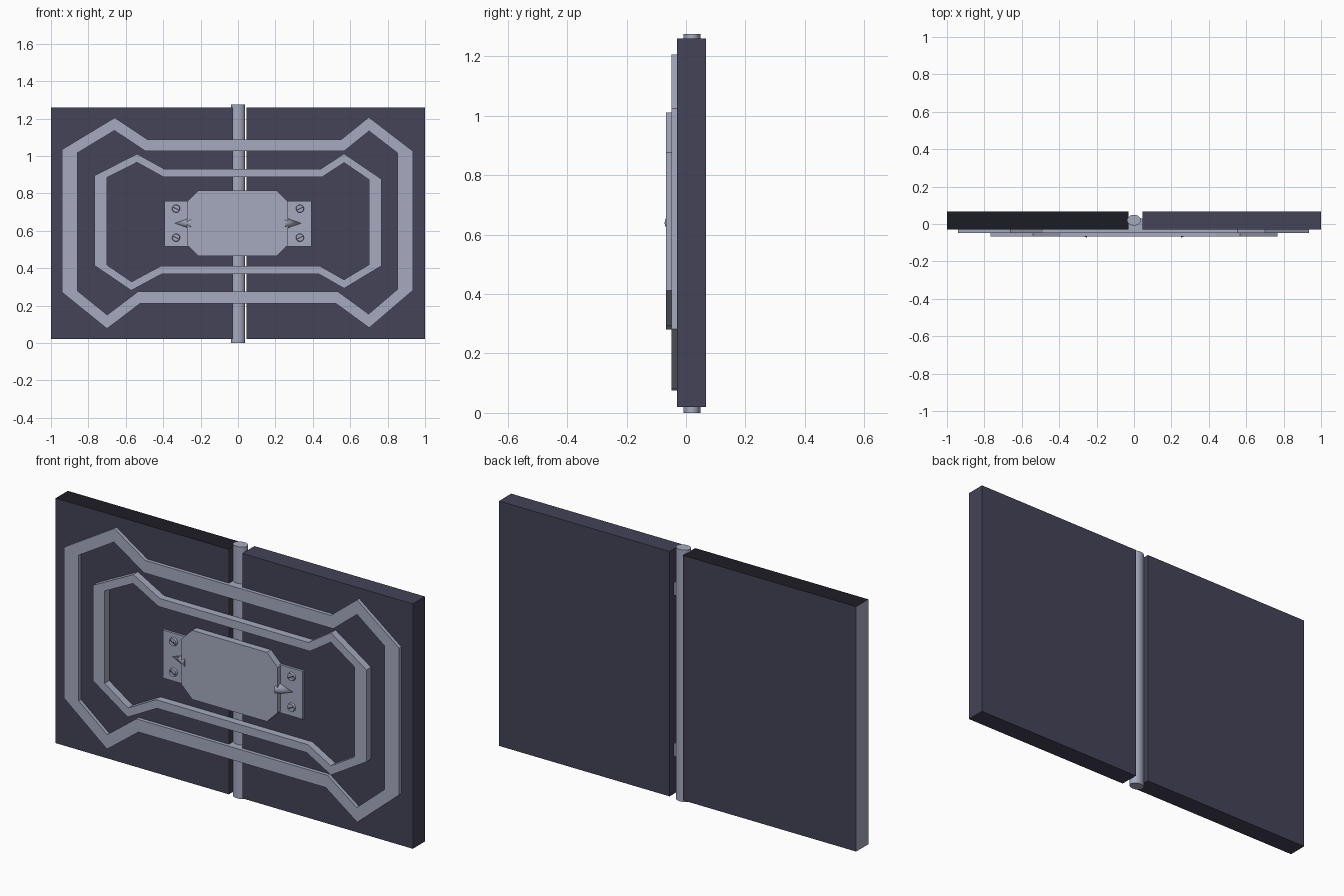
import bpy, bmesh, math
from mathutils import Vector
from mathutils.geometry import intersect_line_line_2d, intersect_line_line

cube = bpy.data.objects.get("Cube")
if cube:
    bpy.data.objects.remove(cube)


def material(name, rgb):
    m = bpy.data.materials.new(name)
    m.use_nodes = True
    m.diffuse_color = (*rgb, 1)
    m.node_tree.nodes["Principled BSDF"].inputs["Base Color"].default_value = (*rgb, 1)
    return m


slate = material("dark slate", (0.058, 0.056, 0.098))
silver = material("pale steel", (0.376, 0.402, 0.515))
charcoal = material("charcoal", (0.012, 0.012, 0.018))


def finish(name, bm, *mats):
    bmesh.ops.recalc_face_normals(bm, faces=bm.faces)
    mesh = bpy.data.meshes.new(name)
    bm.to_mesh(mesh)
    bm.free()
    for m in mats:
        mesh.materials.append(m)
    obj = bpy.data.objects.new(name, mesh)
    bpy.context.collection.objects.link(obj)
    return obj


def slab(name, outline, y0, y1, *mats):
    """Extrude an x-z outline from y0 to y1."""
    bm = bmesh.new()
    face = bm.faces.new([bm.verts.new((x, y0, z)) for x, z in outline])
    new = bmesh.ops.extrude_face_region(bm, geom=[face])["geom"]
    bmesh.ops.translate(bm, vec=(0, y1 - y0, 0),
                        verts=[v for v in new if isinstance(v, bmesh.types.BMVert)])
    return finish(name, bm, *mats)


def rect(x0, x1, z0, z1):
    return [(x0, z0), (x1, z0), (x1, z1), (x0, z1)]


def cylinder(name, r1, r2, depth, location, rotation, sides=24):
    bpy.ops.mesh.primitive_cone_add(vertices=sides, radius1=r1, radius2=r2, depth=depth,
                                    location=location, rotation=rotation)
    obj = bpy.context.object
    obj.name = name
    obj.data.materials.append(silver)
    bpy.ops.object.shade_smooth_by_angle(angle=math.radians(40))
    return obj


def band(name, path, widths, y0, y1):
    """Closed mitred frame; half widths for upright, sloped and level runs."""
    pts = [Vector((x, 0, z)) for x, z in path]
    n = len(pts)

    def shifted(i, side):
        a, b = pts[i % n], pts[(i + 1) % n]
        d = (b - a).normalized()
        w = widths[0] if abs(d.x) < 0.1 else widths[2] if abs(d.z) < 0.1 else widths[1]
        off = Vector((-d.z, 0, d.x)) * w * side
        return a + off, b + off

    bm = bmesh.new()
    rings = []
    for i in range(n):
        ring = []
        for side, y in ((1, y0), (-1, y0), (-1, y1), (1, y1)):
            p = intersect_line_line(*shifted(i - 1, side), *shifted(i, side))[0]
            ring.append(bm.verts.new((p.x, y, p.z)))
        rings.append(ring)
    for i in range(n):
        a, b = rings[i], rings[(i + 1) % n]
        for k in range(4):
            j = (k + 1) % 4
            bm.faces.new((a[k], a[j], b[j], b[k]))
    return finish(name, bm, silver)


# Two door panels, the right one with a black top and a pale outer edge
slab("left_panel", rect(0.045, 1, 0.02, 1.26), -0.03, 0.067, slate)
right_panel = slab("right_panel", rect(-1, -0.03, 0.02, 1.26), -0.03, 0.067,
                   slate, silver, charcoal)
for f in right_panel.data.polygons:
    if f.normal.x < -0.9:
        f.material_index = 1
    elif f.normal.z > 0.9:
        f.material_index = 2

# Hinge post between the panels
post = cylinder("hinge_post", 0.037, 0.037, 1.275, (0, 0.02, 0.6375), (0, 0, 0), 32)
post.scale.y = 0.78

# Raised frames around the centre
band("outer_frame",
     [(-0.90, 1.025), (-0.66, 1.17), (-0.49, 1.057), (0.56, 1.057), (0.70, 1.17),
      (0.895, 1.02), (0.895, 0.285), (0.70, 0.118), (0.53, 0.242), (-0.53, 0.242),
      (-0.70, 0.113), (-0.90, 0.275)],
     (0.041, 0.029, 0.032), -0.048, 0.03)
band("inner_frame",
     [(-0.733, 0.89), (-0.54, 0.988), (-0.395, 0.908), (0.445, 0.908), (0.567, 0.988),
      (0.733, 0.875), (0.733, 0.415), (0.567, 0.315), (0.435, 0.39), (-0.41, 0.39),
      (-0.57, 0.304), (-0.733, 0.415)],
     (0.033, 0.02, 0.021), -0.067, -0.028)

# Central lock plate with cut corners
x0, x1, z0, z1, c = -0.272, 0.267, 0.465, 0.815, 0.06
slab("lock_plate",
     [(x0 + c, z0), (x1 - c, z0), (x1, z0 + c), (x1, z1 - c),
      (x1 - c, z1), (x0 + c, z1), (x0, z1 - c), (x0, z0 + c)], -0.064, -0.028, silver)

# Side brackets with a pointed bolt and two slotted screws each
for side, s in (("left", 1), ("right", -1)):
    slab(side + "_bracket", rect(*sorted((s * 0.25, s * 0.392)), 0.517, 0.76),
         -0.042, -0.028, silver)
    cylinder(side + "_bolt", 0.03, 0, 0.085, (s * 0.295, -0.042, 0.64),
             (0, s * math.pi / 2, 0))
    for level, z in (("upper", 0.718), ("lower", 0.563)):
        x = s * 0.331
        cylinder(f"{side}_{level}_screw", 0.022, 0.019, 0.012, (x, -0.046, z),
                 (math.pi / 2, 0, 0), 20)
        d = Vector((0.016, s * 0.008))
        t = Vector((-d.y, d.x)) * 0.18
        m = Vector((x, z))
        slab(f"{side}_{level}_screw_slot", [m - d - t, m + d - t, m + d + t, m - d + t],
             -0.0525, -0.05, slate)
